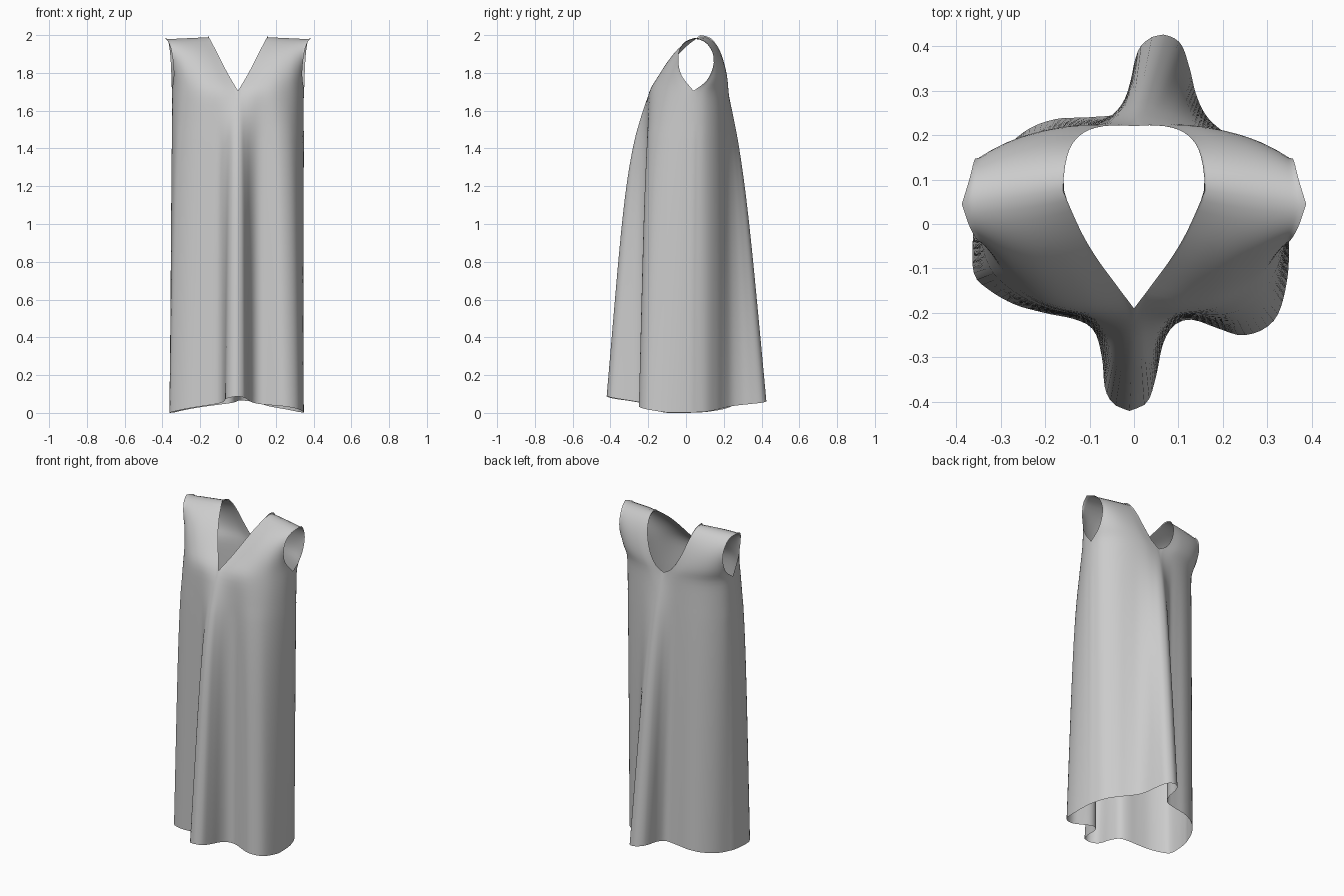
import bpy, bmesh
from mathutils import Vector

if "Cube" in bpy.data.objects:
    bpy.data.objects.remove(bpy.data.objects["Cube"])

N, ROWS, STRAP = 40, 44, 14   # columns per quarter, skirt rows, rows per half strap
Z_CHEST = 1.705


def resample(points, params):
    """Smooth curve through points, sampled at arc-length fractions."""
    p = [Vector(q).to_3d() for q in points]
    p = [2 * p[0] - p[1]] + p + [2 * p[-1] - p[-2]]
    dense = []
    for a, b, c, d in zip(p, p[1:], p[2:], p[3:]):
        for k in range(16):
            t = k / 16
            dense.append(0.5 * (2 * b + (c - a) * t + (2 * a - 5 * b + 4 * c - d) * t**2
                                + (3 * b - a - 3 * c + d) * t**3))
    dense.append(p[-2])
    length = [0]
    for a, b in zip(dense, dense[1:]):
        length.append(length[-1] + (b - a).length)
    out, i = [], 0
    for s in params:
        target = s * length[-1]
        while i < len(dense) - 2 and length[i + 1] < target:
            i += 1
        f = (target - length[i]) / (length[i + 1] - length[i])
        out.append(dense[i].lerp(dense[i + 1], min(max(f, 0), 1)))
    return out


def grid(bm, rows):
    vs = [[bm.verts.new(q) for q in row] for row in rows]
    for a, b in zip(vs, vs[1:]):
        for i in range(len(a) - 1):
            bm.faces.new((a[i], a[i + 1], b[i + 1], b[i]))


even = [i / N for i in range(N + 1)]
warped = [s ** 1.35 for s in even]

# Chest outline, from the centre line to the side seam
chest = {
    "front": [(0, -.19), (.1, -.2), (.2, -.18), (.29, -.115), (.338, -.03), (.35, .04)],
    "back": [(0, .22), (.1, .222), (.2, .2), (.28, .16), (.335, .1), (.35, .04)],
}
# Hem outline with its folds, from the centre fold to the side seam
hem = {
    ("front", 1): [(-.01, -.42), (.03, -.4), (.05, -.34), (.065, -.27), (.09, -.228), (.13, -.215),
                   (.19, -.235), (.24, -.25), (.29, -.237), (.325, -.2), (.345, -.12), (.348, -.04), (.342, .03)],
    ("front", -1): [(-.01, -.42), (-.045, -.405), (-.065, -.37), (-.072, -.3), (-.09, -.24), (-.13, -.215),
                    (-.2, -.2), (-.27, -.18), (-.33, -.145), (-.36, -.11), (-.362, -.03), (-.352, .04)],
    ("back", 1): [(.04, .42), (.07, .425), (.105, .405), (.125, .35), (.14, .29), (.165, .24), (.21, .2),
                  (.265, .16), (.315, .105), (.342, .03)],
    ("back", -1): [(.04, .42), (.015, .4), (0, .36), (-.008, .3), (-.035, .25), (-.1, .24),
                   (-.18, .235), (-.25, .205), (-.31, .14), (-.352, .04)],
}
# Neckline and armhole edges, from the chest up to the shoulder
neck = {
    "front": [(0, -.19, 1.705), (.045, -.13, 1.78), (.085, -.075, 1.855), (.12, -.015, 1.925), (.16, .075, 2)],
    "back": [(0, .22, 1.705), (.055, .222, 1.74), (.105, .21, 1.82), (.14, .178, 1.92),
             (.155, .13, 1.985), (.16, .075, 2)],
}
armhole = {
    "front": [(.35, .04, 1.705), (.34, -.02, 1.78), (.343, -.04, 1.85), (.353, -.035, 1.92),
              (.37, -.005, 1.965), (.387, .045, 1.985)],
    "back": [(.35, .04, 1.705), (.352, .11, 1.76), (.355, .145, 1.84), (.36, .14, 1.91),
             (.37, .1, 1.968), (.387, .045, 1.985)],
}

bm = bmesh.new()
for (panel, side), outline in hem.items():
    front = panel == "front"
    top = [Vector((q.x * side, q.y, Z_CHEST)) for q in resample(chest[panel], warped)]

    # Skirt: folds fade from the hem to the chest
    low = resample(outline, even)
    rise = .13 if front else .07
    rows = []
    for r in range(ROWS + 1):
        t = r / ROWS
        w = 1 - .6 * t - .4 * t**6 if front else 1 - .75 * t - .25 * t**5
        row = []
        for h, c in zip(low, top):
            z0 = .13 * max(0, .36 - abs(h.x)) + rise * max(0, abs(h.y) - .1)
            # Side seam rows share one blend so the panels meet
            q = c.lerp(h, w)
            q.z = z0 + (Z_CHEST - z0) * t
            row.append(q)
        rows.append(row)
    # Match the shared seams of front and back
    for r, row in enumerate(rows):
        t = r / ROWS
        z = row[-1].z
        row[-1] = top[-1].lerp(low[-1], 1 - t)
        row[-1].z = z
    grid(bm, rows)

    # Bodice and shoulder between neckline and armhole
    steps = [i / STRAP for i in range(STRAP + 1)]
    flip = Vector((side, 1, 1))
    inner = [q * flip for q in resample(neck[panel], steps)]
    outer = [q * flip for q in resample(armhole[panel], steps)]
    fade = 1.1 if front else 2
    rows = []
    for t, a, b in zip(steps, inner, outer):
        rows.append([a.lerp(b, s) + (1 - t) ** fade * (c - inner[0].lerp(outer[0], s))
                     for s, c in zip(warped, top)])
    grid(bm, rows)

# Sew the panels together
bmesh.ops.remove_doubles(bm, verts=bm.verts, dist=.0008)
bmesh.ops.recalc_face_normals(bm, faces=bm.faces)
# Soften the chest line
inside = [v for v in bm.verts if not v.is_boundary and v.co.z > 1.5]
for _ in range(6):
    bmesh.ops.smooth_vert(bm, verts=inside, factor=.5, use_axis_x=True, use_axis_y=True, use_axis_z=True)

mesh = bpy.data.meshes.new("dress")
bm.to_mesh(mesh)
bm.free()
dress = bpy.data.objects.new("dress", mesh)
bpy.context.collection.objects.link(dress)
for poly in mesh.polygons:
    poly.use_smooth = True
